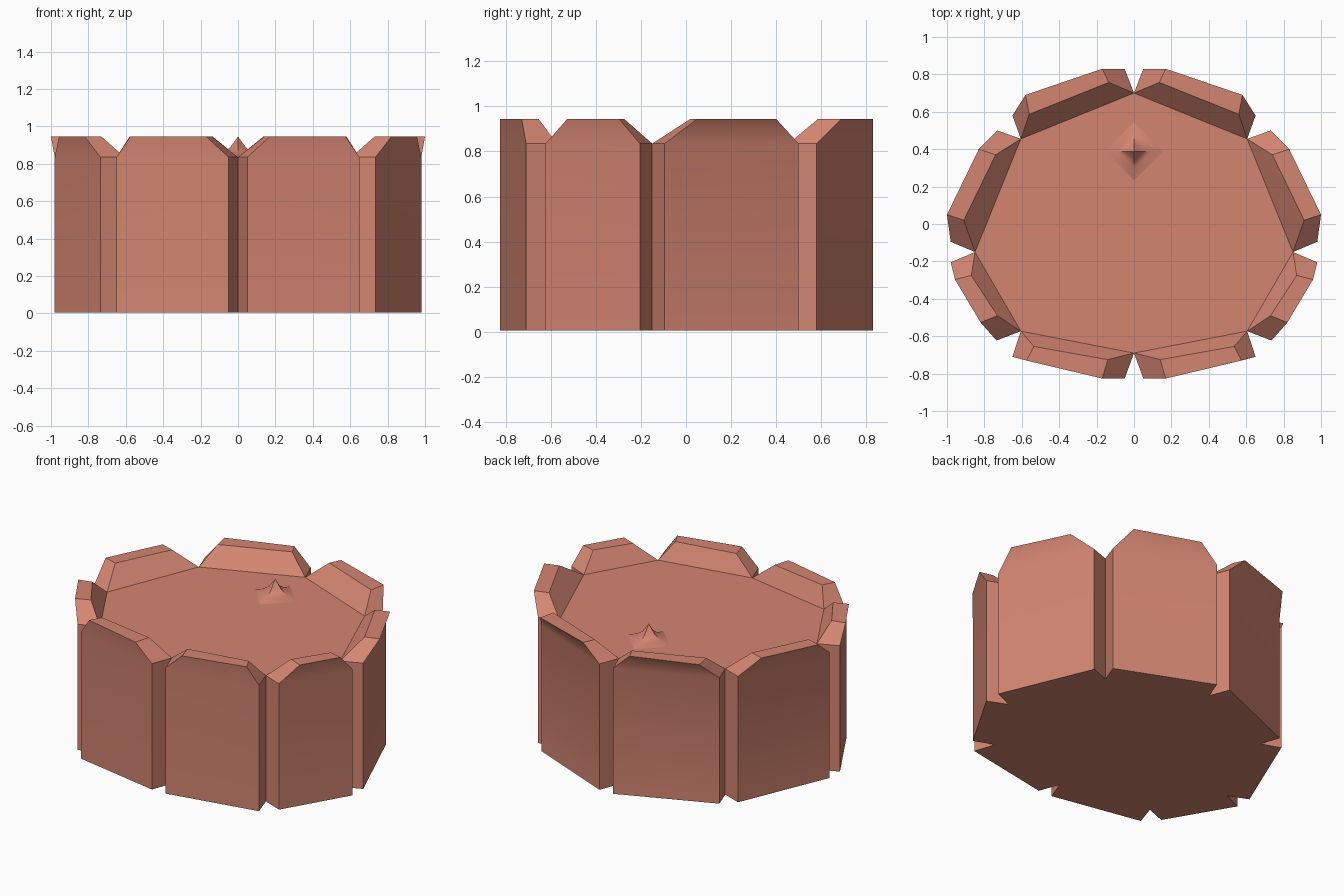
import bpy
import bmesh
import math

cube = bpy.data.objects.get("Cube")
if cube:
    bpy.data.objects.remove(cube, do_unlink=True)

clay = bpy.data.materials.new("terracotta")
clay.use_nodes = True
COLOUR = (0.65, 0.235, 0.165, 1)
clay.diffuse_color = COLOUR
clay.node_tree.nodes["Principled BSDF"].inputs["Base Color"].default_value = COLOUR

FLOOR, SHOULDER, RIM = 0.005, 0.835, 0.945

# Half outline of the core, from back to front
core = [(0, 0.70), (0.605, 0.455), (0.85, -0.15), (0.605, -0.573), (0, -0.69)]

# Per panel: foot of the wall, outer rim, inner rim (two points each)
panels = [
    ([(0.05, 0.83), (0.65, 0.58)], [(0.17, 0.83), (0.58, 0.69)], [(0.135, 0.757), (0.56, 0.587)]),
    ([(0.73, 0.50), (0.98, -0.095)], [(0.83, 0.40), (1.0, 0.05)], [(0.74, 0.37), (0.91, 0.02)]),
    ([(0.98, -0.205), (0.735, -0.623)], [(0.957, -0.297), (0.82, -0.527)], [(0.87, -0.275), (0.73, -0.49)]),
    ([(0.65, -0.71), (0.05, -0.826)], [(0.575, -0.73), (0.17, -0.826)], [(0.535, -0.655), (0.14, -0.725)]),
]


def finish(bm, name, angle):
    bmesh.ops.remove_doubles(bm, verts=bm.verts[:], dist=0.0005)
    bmesh.ops.recalc_face_normals(bm, faces=bm.faces[:])
    mesh = bpy.data.meshes.new(name)
    bm.to_mesh(mesh)
    bm.free()
    mesh.materials.append(clay)
    obj = bpy.data.objects.new(name, mesh)
    bpy.context.collection.objects.link(obj)
    bpy.ops.object.select_all(action='DESELECT')
    obj.select_set(True)
    bpy.context.view_layer.objects.active = obj
    bpy.ops.object.shade_smooth_by_angle(angle=math.radians(angle))
    return obj


# Notched drum with a raised, flared panel on each side
bm = bmesh.new()
floor_loop, top_loop = [], []
for side in (1, -1):
    def ring(points, z):
        return [bm.verts.new((side * x, y, z)) for x, y in points]

    half_floor, half_top = [], []
    for k, (foot, outer, inner) in enumerate(panels):
        c = ring(core[k:k + 2], SHOULDER)
        cb = ring(core[k:k + 2], FLOOR)
        w, wb = ring(foot, SHOULDER), ring(foot, FLOOR)
        t, i = ring(outer, RIM), ring(inner, RIM)
        for a, b in ((wb, w), (w, t), (t, i), (i, c)):
            bm.faces.new((a[0], a[1], b[1], b[0]))
        for e in (0, 1):
            bm.faces.new((c[e], w[e], t[e], i[e]))
            bm.faces.new((cb[e], wb[e], w[e], c[e]))
        half_floor += [cb[0], wb[0], wb[1]]
        half_top += [c[0]]
    half_floor.append(cb[1])
    half_top.append(c[1])
    if side == 1:
        floor_loop, top_loop = half_floor, half_top
    else:
        floor_loop += half_floor[-2:0:-1]
        top_loop += half_top[-2:0:-1]
bm.faces.new(floor_loop)
bm.faces.new(top_loop)
finish(bm, "notched_drum", 36)

# Small concave spike on the top
bm = bmesh.new()
rings = []
for radius, height in ((0.155, 0.0), (0.09, 0.02), (0.045, 0.05)):
    rings.append([bm.verts.new((radius * math.cos(q * math.pi / 2),
                                0.388 + radius * math.sin(q * math.pi / 2),
                                SHOULDER + height)) for q in range(4)])
tip = bm.verts.new((0, 0.388, RIM))
for q in range(4):
    n = (q + 1) % 4
    for low, high in zip(rings, rings[1:]):
        bm.faces.new((low[q], low[n], high[n], high[q]))
    bm.faces.new((rings[-1][q], rings[-1][n], tip))
bm.faces.new(rings[0])
finish(bm, "top_spike", 36)
